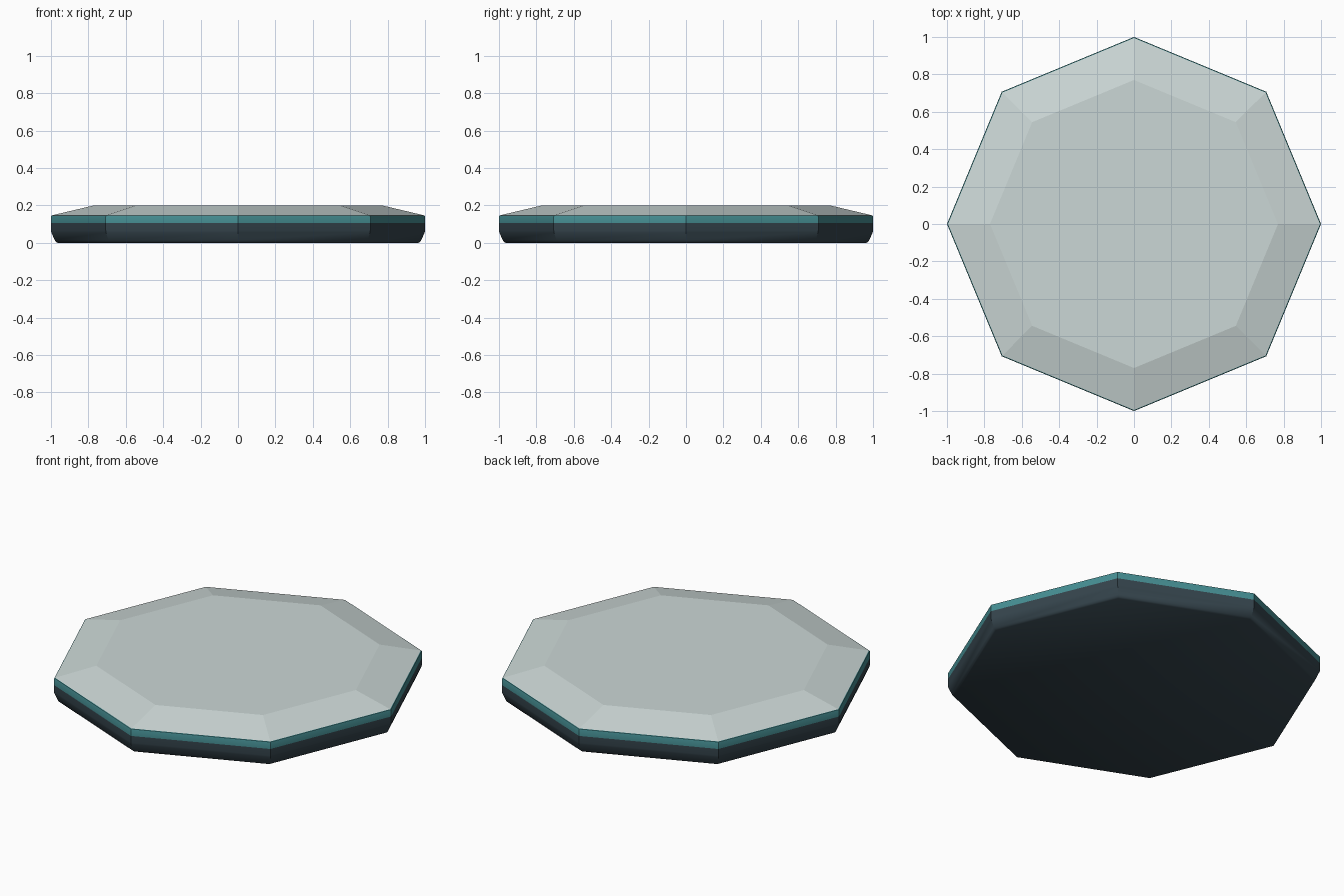
import bpy
import bmesh
from math import cos, sin, tau, radians

SIDES = 8

if "Cube" in bpy.data.objects:
    bpy.data.objects.remove(bpy.data.objects["Cube"], do_unlink=True)


def make_material(name, color):
    mat = bpy.data.materials.new(name)
    mat.use_nodes = True
    mat.diffuse_color = color
    shader = mat.node_tree.nodes["Principled BSDF"]
    shader.inputs["Base Color"].default_value = color
    shader.inputs["Roughness"].default_value = 0.6
    return mat


def octagon_part(name, profile, mat, smooth_angle=None):
    """Stack octagonal rings along a (radius, height) profile and cap both ends."""
    bm = bmesh.new()
    rings = [[bm.verts.new((r * cos(tau * i / SIDES), r * sin(tau * i / SIDES), z))
              for i in range(SIDES)] for r, z in profile]
    for low, high in zip(rings, rings[1:]):
        for i in range(SIDES):
            j = (i + 1) % SIDES
            bm.faces.new((low[i], low[j], high[j], high[i]))
    bm.faces.new(rings[0][::-1])
    bm.faces.new(rings[-1])
    mesh = bpy.data.meshes.new(name)
    bm.to_mesh(mesh)
    bm.free()
    mesh.materials.append(mat)
    obj = bpy.data.objects.new(name, mesh)
    bpy.context.collection.objects.link(obj)
    if smooth_angle:
        bpy.ops.object.select_all(action="DESELECT")
        obj.select_set(True)
        bpy.context.view_layer.objects.active = obj
        bpy.ops.object.shade_smooth_by_angle(angle=radians(smooth_angle))
    return obj


dark = make_material("dark_slate", (0.035, 0.058, 0.073, 1))
teal = make_material("teal", (0.06, 0.27, 0.29, 1))
pale = make_material("pale_grey", (0.6, 0.68, 0.67, 1))

# Dark base with a tapered, softened foot
octagon_part("base", [(0.965, 0), (0.975, 0.006), (0.98, 0.015), (0.998, 0.055), (1, 0.065),
                      (1, 0.105)], dark, 40)

# Teal band around the rim, with a fine softened upper edge
octagon_part("rim_band", [(1, 0.105), (1, 0.14), (0.998, 0.145), (0.994, 0.147)], teal, 40)

# Pale faceted top
octagon_part("top_plate", [(0.994, 0.147), (0.77, 0.2)], pale)
